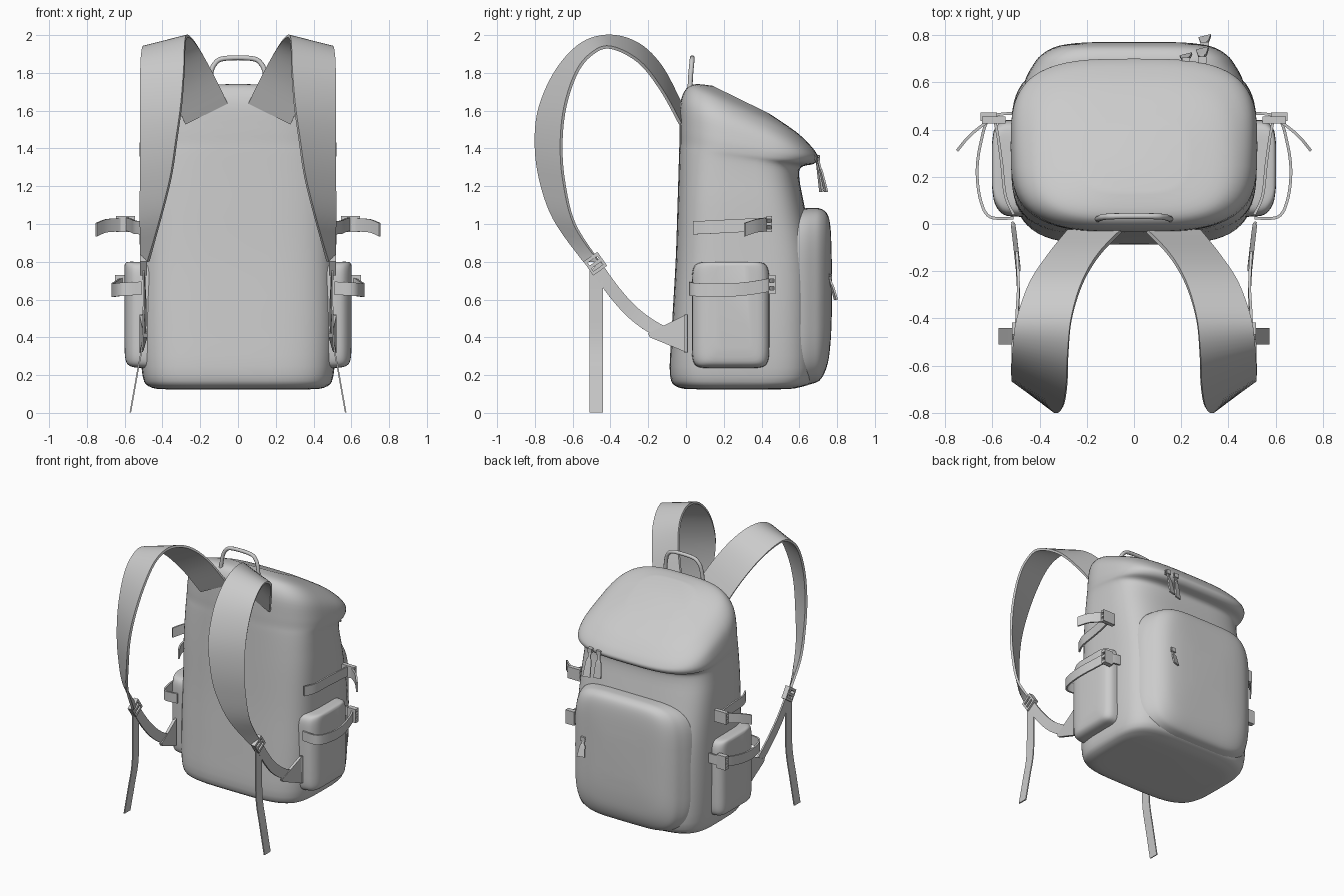
import bpy
import bmesh
from math import cos, sin, pi, radians
from mathutils import Vector, Matrix

cube = bpy.data.objects.get("Cube")
if cube:
    bpy.data.objects.remove(cube, do_unlink=True)

fabric = bpy.data.materials.new("grey fabric")
fabric.use_nodes = True
fabric.diffuse_color = (0.6, 0.6, 0.6, 1)
fabric.node_tree.nodes["Principled BSDF"].inputs["Base Color"].default_value = (0.6, 0.6, 0.6, 1)


def finish(name, bm, angle=40, thickness=0):
    """Turn a bmesh into a smooth shaded object, thickened if it is a sheet."""
    bmesh.ops.recalc_face_normals(bm, faces=bm.faces)
    mesh = bpy.data.meshes.new(name)
    bm.to_mesh(mesh)
    bm.free()
    obj = bpy.data.objects.new(name, mesh)
    bpy.context.collection.objects.link(obj)
    mesh.materials.append(fabric)
    bpy.ops.object.select_all(action="DESELECT")
    obj.select_set(True)
    bpy.context.view_layer.objects.active = obj
    if thickness:
        solid = obj.modifiers.new("thickness", "SOLIDIFY")
        solid.thickness = thickness
        solid.offset = 0
        bpy.ops.object.modifier_apply(modifier=solid.name)
    bpy.ops.object.shade_smooth_by_angle(angle=radians(angle))
    return obj


def smooth_rows(rows, steps):
    """Catmull-Rom interpolation through rows of numbers."""
    rows = [Vector(r) for r in rows]
    result = []
    for i in range(len(rows) - 1):
        b, c = rows[i], rows[i + 1]
        a = rows[i - 1] if i else b
        d = rows[i + 2] if i + 2 < len(rows) else c
        for k in range(steps):
            t = k / steps
            result.append(b + (c - a) * (t / 2)
                          + (a * 2 - b * 5 + c * 4 - d) * (t * t / 2)
                          + (b * 3 - a - c * 3 + d) * (t ** 3 / 2))
    return result + [rows[-1]]


def rounded_ring(centre, u, v, power, count=64):
    """Superellipse around a centre with half axes u and v."""
    def bulge(value):
        return (1 if value > 0 else -1) * abs(value) ** (2 / power)
    angles = [2 * pi * i / count for i in range(count)]
    return [centre + u * bulge(cos(a)) + v * bulge(sin(a)) for a in angles]


def loft(name, rings):
    bm = bmesh.new()
    loops = [[bm.verts.new(p) for p in ring] for ring in rings]
    for low, high in zip(loops, loops[1:]):
        for i in range(len(low)):
            j = (i + 1) % len(low)
            bm.faces.new((low[i], low[j], high[j], high[i]))
    bm.faces.new(loops[0])
    bm.faces.new(loops[-1])
    return finish(name, bm)


def ribbon(name, edge_a, edge_b, thickness=0.012, steps=6):
    """Strip of webbing between two edge curves."""
    bm = bmesh.new()
    pairs = [(bm.verts.new(a), bm.verts.new(b)) for a, b in
             zip(smooth_rows(edge_a, steps), smooth_rows(edge_b, steps))]
    for (a, b), (c, d) in zip(pairs, pairs[1:]):
        bm.faces.new((a, b, d, c))
    return finish(name, bm, thickness=thickness)


def band(name, path, width, thickness=0.012):
    """Ribbon along a path, widened by one constant vector."""
    half = Vector(width) / 2
    return ribbon(name, [Vector(p) + half for p in path],
                  [Vector(p) - half for p in path], thickness)


def buckle(name, centre, size, tilt=0):
    """Slotted buckle: two side rails and three cross bars."""
    bm = bmesh.new()
    sx, sy, sz = size
    parts = [((0, k * sy * 0.42, 0), (sx, sy * 0.16, sz)) for k in (-1, 1)]
    parts += [((0, 0, k * sz * 0.4), (sx, sy, sz * 0.2)) for k in (-1, 0, 1)]
    turn = Matrix.Translation(centre) @ Matrix.Rotation(tilt, 4, "X")
    for place, scale in parts:
        bmesh.ops.create_cube(bm, size=1, matrix=turn @ Matrix.Translation(place)
                              @ Matrix.Diagonal((*scale, 1)))
    return finish(name, bm, 20)


# Main bag with overhanging lid: front y, front z, back y, back z, half width, squareness
body_rows = [
    (0.06, 0.125, 0.5, 0.125, 0.38, 4), (-0.04, 0.135, 0.6, 0.135, 0.46, 4),
    (-0.085, 0.2, 0.68, 0.19, 0.505, 4), (-0.075, 0.45, 0.69, 0.45, 0.52, 4),
    (-0.055, 0.8, 0.68, 0.8, 0.52, 4), (-0.045, 1.1, 0.63, 1.08, 0.52, 3.8),
    (-0.04, 1.26, 0.6, 1.24, 0.515, 3.6), (-0.037, 1.37, 0.61, 1.3, 0.515, 3.4),
    (-0.035, 1.43, 0.675, 1.318, 0.522, 3.3), (-0.035, 1.51, 0.7, 1.345, 0.52, 3.3),
    (-0.03, 1.64, 0.69, 1.375, 0.5, 3.3), (0, 1.715, 0.655, 1.42, 0.45, 3.3),
    (0.05, 1.74, 0.58, 1.49, 0.37, 3.3), (0.14, 1.732, 0.44, 1.585, 0.22, 3),
]
rings = []
for fy, fz, by, bz, half, power in smooth_rows(body_rows, 4):
    front, back = Vector((0, fy, fz)), Vector((0, by, bz))
    rings.append(rounded_ring((front + back) / 2, Vector((half, 0, 0)), (back - front) / 2, power))
loft("bag_body", rings)

# Large rear pocket: depth, half width, bottom, top
pocket_rows = [(0.45, 0.5, 0.15, 1.06), (0.6, 0.465, 0.145, 1.08), (0.67, 0.43, 0.155, 1.085),
               (0.715, 0.395, 0.18, 1.08), (0.75, 0.335, 0.26, 1.05),
               (0.766, 0.25, 0.38, 0.97), (0.772, 0.13, 0.52, 0.8)]
loft("rear_pocket", [
    rounded_ring(Vector((0, y, (lo + hi) / 2)), Vector((w, 0, 0)), Vector((0, 0, (hi - lo) / 2)), 5)
    for y, w, lo, hi in smooth_rows(pocket_rows, 4)])

# Carry handle
curve = bpy.data.curves.new("carry_handle", "CURVE")
curve.dimensions = "3D"
curve.bevel_depth = 0.013
curve.bevel_resolution = 3
spline = curve.splines.new("POLY")
left_half = [(0.155, 0.02, 1.7), (0.145, 0.025, 1.79), (0.125, 0.03, 1.845), (0.075, 0.033, 1.876)]
right_half = [(-x, y, z) for x, y, z in reversed(left_half)]
arch = smooth_rows(left_half + right_half, 6)
spline.points.add(len(arch) - 1)
for point, place in zip(spline.points, arch):
    point.co = (*place, 1)
spline.use_smooth = True
handle = bpy.data.objects.new("carry_handle", curve)
curve.materials.append(fabric)
bpy.context.collection.objects.link(handle)

# Shoulder strap edges
strap_inner = [(0.055, -0.03, 1.64), (0.15, -0.13, 1.83), (0.22, -0.25, 1.95), (0.265, -0.4, 1.995),
               (0.28, -0.55, 1.955), (0.285, -0.68, 1.82), (0.3, -0.77, 1.63), (0.325, -0.795, 1.45),
               (0.355, -0.775, 1.25), (0.41, -0.7, 1.03), (0.475, -0.54, 0.8)]
strap_outer = [(0.28, -0.03, 1.53), (0.36, -0.13, 1.71), (0.44, -0.25, 1.86), (0.495, -0.4, 1.935),
               (0.51, -0.5, 1.9), (0.515, -0.58, 1.8), (0.515, -0.64, 1.62), (0.515, -0.66, 1.42),
               (0.515, -0.645, 1.22), (0.515, -0.59, 1.0), (0.51, -0.46, 0.8)]

for side, s in (("left", 1), ("right", -1)):
    def flip(points):
        return [(s * x, y, z) for x, y, z in points]

    # Shoulder strap, its buckle, adjuster webbing and anchor patch
    ribbon(side + "_shoulder_strap", flip(strap_inner), flip(strap_outer), 0.016)
    buckle(side + "_strap_buckle", (s * 0.5, -0.48, 0.79), (0.035, 0.09, 0.09), radians(35))
    band(side + "_lower_strap", flip([(0.5, -0.48, 0.78), (0.495, -0.38, 0.64), (0.49, -0.28, 0.53),
                                      (0.495, -0.17, 0.45), (0.505, -0.06, 0.4)]), (0, 0.045, 0.055))
    band(side + "_hanging_webbing", flip([(0.5, -0.475, 0.76), (0.5, -0.475, 0.6), (0.505, -0.475, 0.38),
                                          (0.535, -0.475, 0.2), (0.57, -0.475, 0.002)]), (0, 0.07, 0), 0.008)
    ribbon(side + "_anchor_patch", flip([(0.49, -0.2, 0.42), (0.51, -0.02, 0.51), (0.515, 0, 0.52)]),
           flip([(0.49, -0.19, 0.4), (0.51, -0.02, 0.33), (0.515, 0, 0.32)]), 0.02, 3)

    # Side pocket: outward x, front, back, bottom, top
    rows = [(0.46, 0.03, 0.44, 0.235, 0.8), (0.54, 0.035, 0.44, 0.24, 0.8), (0.575, 0.06, 0.425, 0.25, 0.8),
            (0.594, 0.1, 0.395, 0.275, 0.795), (0.602, 0.16, 0.34, 0.34, 0.78)]
    loft(side + "_side_pocket", [
        rounded_ring(Vector((s * x, (f + b) / 2, (lo + hi) / 2)), Vector((0, (b - f) / 2, 0)),
                     Vector((0, 0, (hi - lo) / 2)), 9) for x, f, b, lo, hi in smooth_rows(rows, 3)])

    # Compression bands with buckles and a loose end
    band(side + "_upper_band", flip([(0.51, 0.04, 0.98), (0.545, 0.12, 0.983), (0.56, 0.25, 0.99),
                                     (0.575, 0.36, 0.995), (0.59, 0.44, 1.0)]), (0, 0, 0.07))
    band(side + "_loose_end", flip([(0.59, 0.45, 1.0), (0.64, 0.42, 0.995), (0.7, 0.37, 0.99),
                                    (0.75, 0.31, 0.97)]), (0, 0, 0.07))
    band(side + "_lower_band", flip([(0.51, 0.025, 0.66), (0.61, 0.03, 0.655), (0.65, 0.1, 0.65), (0.665, 0.22, 0.65),
                                     (0.65, 0.34, 0.66), (0.61, 0.45, 0.68), (0.5, 0.47, 0.69)]), (0, 0, 0.07))
    buckle(side + "_upper_buckle", (s * 0.595, 0.44, 1.0), (0.1, 0.03, 0.085))
    buckle(side + "_lower_buckle", (s * 0.615, 0.455, 0.68), (0.07, 0.035, 0.1))

# Zip pulls: narrow cord above, wide tab below
for name, x, y, top, lean in (("inner_lid", 0.22, 0.69, 1.35, 0.02), ("outer_lid", 0.29, 0.695, 1.35, 0.04),
                              ("pocket", 0.3, 0.757, 0.72, 0.03)):
    length = 0.18 if "lid" in name else 0.12
    levels = [(0, 0.008), (0.3, 0.01), (0.4, 0.018), (1, 0.026)]
    ribbon(name + "_zip_pull", [(x - w, y + lean * t, top - length * t) for t, w in levels],
           [(x + w, y + lean * t + w / 2, top - length * t) for t, w in levels], 0.01, 3)
    buckle(name + "_zip_slider", (x, y, top), (0.035, 0.03, 0.03))
